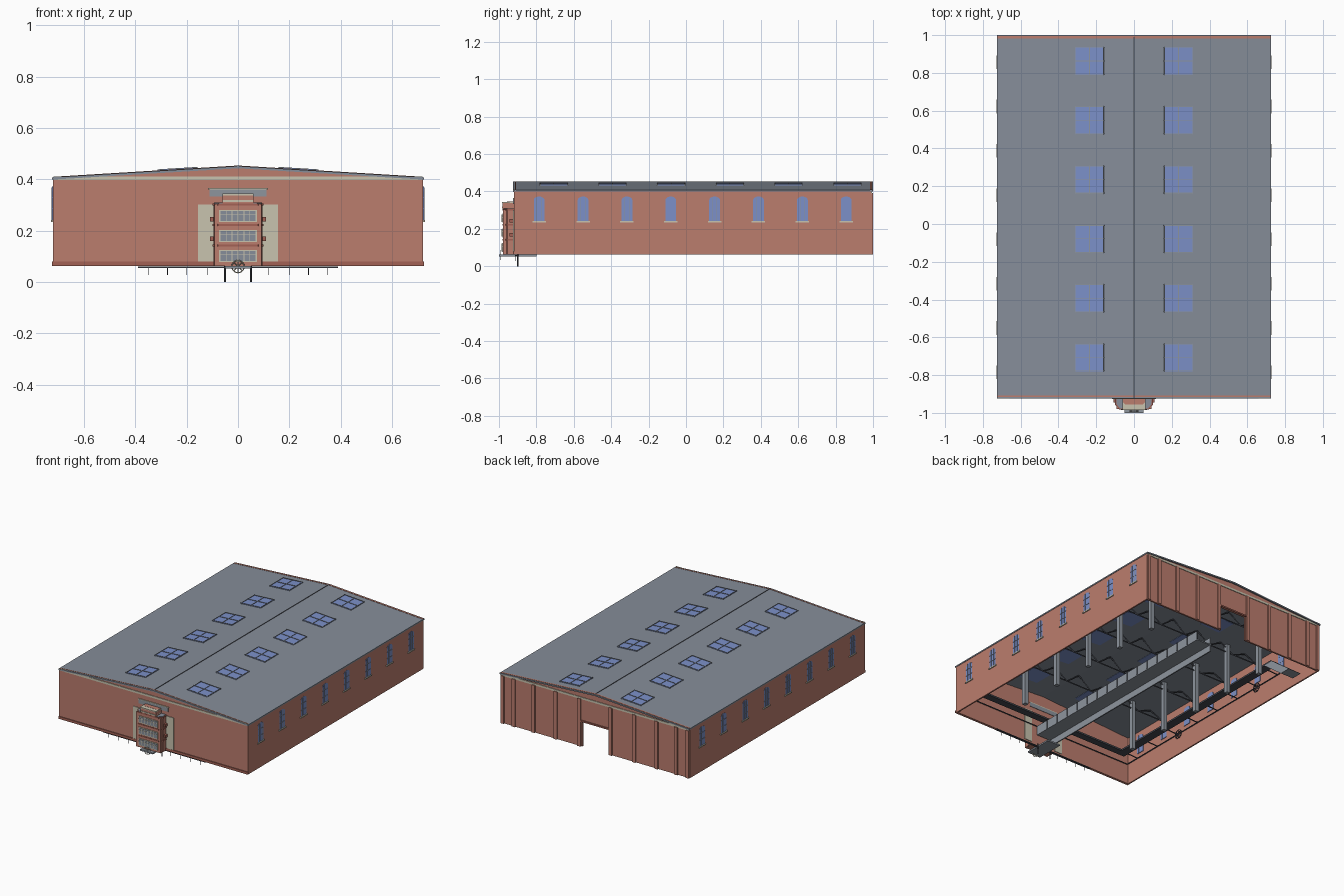
import bpy, bmesh, math
from mathutils import Matrix, Vector

if "Cube" in bpy.data.objects:
    bpy.data.objects.remove(bpy.data.objects["Cube"])


def mat(name, rgb):
    m = bpy.data.materials.new(name)
    m.diffuse_color = (*rgb, 1)
    m.use_nodes = True
    m.node_tree.nodes["Principled BSDF"].inputs["Base Color"].default_value = m.diffuse_color
    return m


BRICK = mat("brick", (0.50, 0.205, 0.155))
TRIM = mat("dark_brick_trim", (0.36, 0.12, 0.09))
ROOF = mat("roof_grey", (0.24, 0.27, 0.32))
STEEL = mat("steel_grey", (0.27, 0.30, 0.34))
DARK = mat("dark_iron", (0.06, 0.065, 0.08))
GLASS = mat("blue_glass", (0.20, 0.28, 0.58))
CREAM = mat("cream_stone", (0.58, 0.55, 0.43))


def finish(name, bm, m):
    bmesh.ops.recalc_face_normals(bm, faces=bm.faces)
    me = bpy.data.meshes.new(name)
    bm.to_mesh(me)
    bm.free()
    me.materials.append(m)
    o = bpy.data.objects.new(name, me)
    bpy.context.collection.objects.link(o)
    return o


def boxes(name, m, items):
    """items: (x0, x1, y0, y1, z0, z1)"""
    bm = bmesh.new()
    for x0, x1, y0, y1, z0, z1 in items:
        t = Matrix.Translation(((x0 + x1) / 2, (y0 + y1) / 2, (z0 + z1) / 2))
        s = Matrix.Diagonal((x1 - x0, y1 - y0, z1 - z0, 1))
        bmesh.ops.create_cube(bm, size=1, matrix=t @ s)
    return finish(name, bm, m)


def prism(name, m, pts, axis, a, b):
    """Extrude a 2D profile from a to b along x, y or z"""
    bm = bmesh.new()
    put = {"x": lambda p, t: (t, p[0], p[1]),
           "y": lambda p, t: (p[0], t, p[1]),
           "z": lambda p, t: (p[0], p[1], t)}[axis]
    f = bm.faces.new([bm.verts.new(put(p, a)) for p in pts])
    r = bmesh.ops.extrude_face_region(bm, geom=[f])
    d = Vector(put((0, 0), b - a))
    bmesh.ops.translate(bm, vec=d, verts=[v for v in r["geom"] if isinstance(v, bmesh.types.BMVert)])
    return finish(name, bm, m)


def rods(name, m, segs, r, sides=6):
    """Straight bars between point pairs"""
    bm = bmesh.new()
    for p, q in segs:
        p, q = Vector(p), Vector(q)
        d = q - p
        mt = Matrix.Translation((p + q) / 2) @ d.to_track_quat("Z", "Y").to_matrix().to_4x4()
        bmesh.ops.create_cone(bm, cap_ends=True, segments=sides, radius1=r, radius2=r,
                              depth=d.length, matrix=mt)
    return finish(name, bm, m)


Z0, ZE, ZR = 0.063, 0.408, 0.452      # wall foot, eave and ridge heights
YF, YB, W = -0.92, 0.99, 0.72
SLOPE = (ZR - ZE) / 0.725


def roof_z(x):
    return ZR - abs(x) * SLOPE


# Brick shell with a doorway in the back wall
boxes("side_walls", BRICK, [(s * W - 0.008, s * W + 0.002, YF, YB, Z0, 0.402) if s > 0 else
                            (-W - 0.002, -W + 0.008, YF, YB, Z0, 0.402) for s in (-1, 1)])
boxes("front_wall", BRICK, [(-W, W, YF, YF + 0.012, Z0, 0.402)])
boxes("back_wall", BRICK, [(-W, -0.10, YB - 0.012, YB, Z0, 0.402), (0.10, W, YB - 0.012, YB, Z0, 0.402),
                           (-0.10, 0.10, YB - 0.012, YB, 0.235, 0.402)])
gable = [(-W, 0.40), (W, 0.40), (W, 0.404), (0, 0.446), (-W, 0.404)]
prism("front_gable", BRICK, gable, "y", YF, YF + 0.012)
prism("back_gable", BRICK, gable, "y", YB - 0.012, YB)
boxes("gable_cornices", CREAM, [(-W, W, YF - 0.004, YF, 0.398, 0.412),
                                (-W, W, YB, YB + 0.004, 0.39, 0.404)])
boxes("base_course", TRIM, [(-W - 0.004, W + 0.004, YF - 0.005, YF, Z0, 0.08)])
boxes("back_pilasters", BRICK, [(s * x - 0.012, s * x + 0.012, YB, YB + 0.009, Z0, 0.392)
                                for s in (-1, 1) for x in (0.12, 0.30, 0.47, 0.62, 0.706)])
boxes("door_lintel", TRIM, [(-0.11, 0.11, YB, YB + 0.008, 0.235, 0.245)])

# Low pitched roof, brick end strips and ridge cap
prism("roof", ROOF, [(-0.725, ZE), (0, ZR), (0.725, ZE), (0.725, ZE - 0.009), (0, ZR - 0.009),
                     (-0.725, ZE - 0.009)], "y", YF - 0.005, 1.0)
edge = [(-0.722, ZE), (0, ZR), (0.722, ZE), (0.722, ZE + 0.002), (0, ZR + 0.002), (-0.722, ZE + 0.002)]
prism("back_verge", BRICK, edge, "y", 0.983, 0.994)
prism("front_verge", BRICK, edge, "y", -0.915, -0.909)
boxes("ridge_cap", DARK, [(-0.003, 0.003, YF, YB, ZR - 0.001, ZR + 0.002)])

# Skylights
panes, bars = bmesh.new(), bmesh.new()
for s in (-1, 1):
    tilt = Matrix.Rotation(s * math.atan(SLOPE), 4, "Y")
    for i in range(6):
        base = Matrix.Translation((s * 0.235, 0.863 - i * 0.314, roof_z(0.235) - 0.004)) @ tilt
        bmesh.ops.create_cube(panes, size=1, matrix=base @ Matrix.Diagonal((0.152, 0.146, 0.014, 1)))
        for k in (-1, 0, 1):
            for off, dim in (((k * 0.074, 0), (0.003, 0.15)), ((0, k * 0.071), (0.156, 0.003))):
                bmesh.ops.create_cube(bars, size=1, matrix=base @ Matrix.Translation((*off, 0.004))
                                      @ Matrix.Diagonal((*dim, 0.012, 1)))
finish("skylight_glass", panes, GLASS)
finish("skylight_bars", bars, STEEL)

# Arched side windows with sills, glazing bars
sills, glazing = [], []
for s in (-1, 1):
    for i in range(8):
        y = -0.785 + i * 0.2345
        arch = [(y - 0.029, 0.24), (y + 0.029, 0.24)] + [
            (y + 0.029 * math.cos(a * math.pi / 8), 0.353 + 0.02 * math.sin(a * math.pi / 8)) for a in range(9)]
        a, b = sorted((s * (W - 0.012), s * (W + 0.004)))
        prism("side_window", GLASS, arch, "x", a, b)
        c, d = sorted((s * W, s * (W + 0.009)))
        sills.append((c, d, y - 0.036, y + 0.036, 0.234, 0.242))
        e, f = sorted((s * (W - 0.013), s * (W + 0.006)))
        glazing += [(e, f, y + k * 0.012 - 0.001, y + k * 0.012 + 0.001, 0.242, 0.368) for k in (-1, 1)]
        glazing += [(e, f, y - 0.029, y + 0.029, z - 0.001, z + 0.001) for z in (0.285, 0.33)]
boxes("window_sills", CREAM, sills)
boxes("window_bars", STEEL, glazing)

# Entrance bay
bay = [(-0.095, YF), (-0.095, -0.955), (-0.075, -0.978), (0.075, -0.978), (0.095, -0.955), (0.095, YF)]


def scaled(k):
    return [(x * k, YF + (y - YF) * k) for x, y in bay]


prism("bay_body", BRICK, bay, "z", Z0, 0.303)
prism("bay_attic", BRICK, scaled(0.62), "z", 0.303, 0.345)
boxes("bay_shoulders", BRICK, [(-0.06, 0.06, -0.98, YF, 0.303, 0.338)])
for z in (0.138, 0.218, 0.298):
    prism("bay_string_course", TRIM, scaled(1.05), "z", z, z + 0.008)
boxes("bay_cornices", CREAM, [(-0.06, 0.06, -0.984, YF, 0.312, 0.319), (-0.06, 0.06, -0.984, YF, 0.338, 0.344)])
prism("bay_roof", ROOF, scaled(0.98), "z", 0.306, 0.309)
boxes("bay_piers", BRICK, [(s * 0.082 - 0.01, s * 0.082 + 0.01, -0.979, -0.95, Z0, 0.303) for s in (-1, 1)])
fr, gl, mul = [], [], []
for z in (0.08, 0.158, 0.236):
    fr.append((-0.074, 0.074, -0.982, -0.97, z - 0.003, z + 0.045))
    gl.append((-0.069, 0.069, -0.984, -0.97, z + 0.002, z + 0.040))
    mul += [(x - 0.0015, x + 0.0015, -0.986, -0.98, z, z + 0.042) for x in (-0.046, -0.023, 0, 0.023, 0.046)]
    mul.append((-0.07, 0.07, -0.986, -0.98, z + 0.025, z + 0.028))
boxes("bay_window_frames", CREAM, fr)
boxes("bay_window_glass", ROOF, gl)
boxes("bay_mullions", CREAM, mul)
boxes("side_panels", CREAM, [(s * 0.125 - 0.03, s * 0.125 + 0.03, YF - 0.004, YF + 0.016, 0.075, 0.302)
                             for s in (-1, 1)])
boxes("bay_brackets", TRIM, [(s * 0.102 - 0.007, s * 0.102 + 0.007, -0.945, YF, z, z + 0.018)
                             for s in (-1, 1) for z in (0.16, 0.235)])
boxes("upper_panel", STEEL, [(-0.112, 0.112, YF - 0.004, YF + 0.015, 0.333, 0.361)])
boxes("upper_panel_cap", CREAM, [(-0.116, 0.116, YF - 0.006, YF + 0.015, 0.361, 0.366)])

# Entrance platform, supporting posts, low rail with hanging pegs
boxes("entrance_platform", STEEL, [(-0.05, 0.05, -1.0, -0.80, 0.052, 0.062)])
boxes("front_foot_beam", DARK, [(-0.39, 0.39, -0.915, -0.90, 0.054, 0.06)])
rods("platform_posts", DARK, [((s * 0.05, -0.90, 0), (s * 0.05, -0.90, 0.075)) for s in (-1, 1)], 0.004, 8)
rods("hanging_pegs", DARK, [((s * x, -0.91, 0.027), (s * x, -0.91, 0.056))
                            for s in (-1, 1) for x in (0.12, 0.20, 0.275, 0.35)], 0.0015)


def wheel(name, c, r, axis, m):
    pts = []
    for i in range(16):
        a = i * math.tau / 16
        u, v = r * math.cos(a), r * math.sin(a)
        pts.append(Vector(c) + Vector((u, 0, v) if axis == "y" else (0, u, v)))
    segs = [(pts[i], pts[(i + 1) % 16]) for i in range(16)] + [(pts[i], pts[i + 8]) for i in range(0, 8, 2)]
    rods(name, m, segs, r * 0.09)


wheel("entrance_wheel", (0, -0.99, 0.06), 0.024, "y", CREAM)
wheel("wall_wheel_front", (-0.69, -0.38, 0.19), 0.03, "x", DARK)
wheel("wall_wheel_back", (-0.69, 0.40, 0.19), 0.03, "x", DARK)

# Interior columns and roof trusses
YS = (-0.55, -0.235, 0.08, 0.394, 0.71)
boxes("columns", STEEL, [(s * 0.45 - 0.014, s * 0.45 + 0.014, y - 0.014, y + 0.014, Z0, 0.415)
                         for s in (-1, 1) for y in YS])
truss = []
for y in YS:
    truss.append(((-0.71, y, 0.365), (0.71, y, 0.365)))
    for i in range(-7, 7):
        x0, x1 = i * 0.1, (i + 1) * 0.1
        lo, hi = ((x0, x1) if i % 2 else (x1, x0))
        truss.append(((lo, y, 0.365), (hi, y, roof_z(hi) - 0.01)))
rods("roof_trusses", DARK, truss, 0.005, 4)

# Central raised walkway with side panels
boxes("central_walkway", STEEL, [(-0.055, 0.055, -0.90, 0.70, 0.135, 0.143),
                                 (-0.058, -0.050, -0.90, 0.70, 0.09, 0.19),
                                 (0.050, 0.058, -0.90, 0.70, 0.135, 0.20)])
boxes("walkway_posts", DARK, [(0.058, 0.061, y * 0.1 - 0.003, y * 0.1 + 0.003, 0.14, 0.2) for y in range(-8, 8)])

# Inner gallery beams, wall pipes and corner ramp
boxes("gallery_beams", DARK, [(-0.62, 0.60, -0.84, -0.79, 0.20, 0.212), (-0.62, -0.56, -0.84, 0.70, 0.20, 0.212)])
rods("wall_pipes", DARK, [((-0.70, -0.90, 0.20), (-0.70, 0.62, 0.20)), ((-0.70, -0.90, 0.20), (0.60, -0.90, 0.20))]
     + [((-0.70, -0.8 + i * 0.2, 0.20), (-0.59, -0.8 + i * 0.2, 0.205)) for i in range(8)], 0.004)
prism("corner_ramp", STEEL, [(0.62, 0.21), (0.70, 0.21), (0.88, 0.07), (0.80, 0.07)], "x", -0.66, -0.56)
